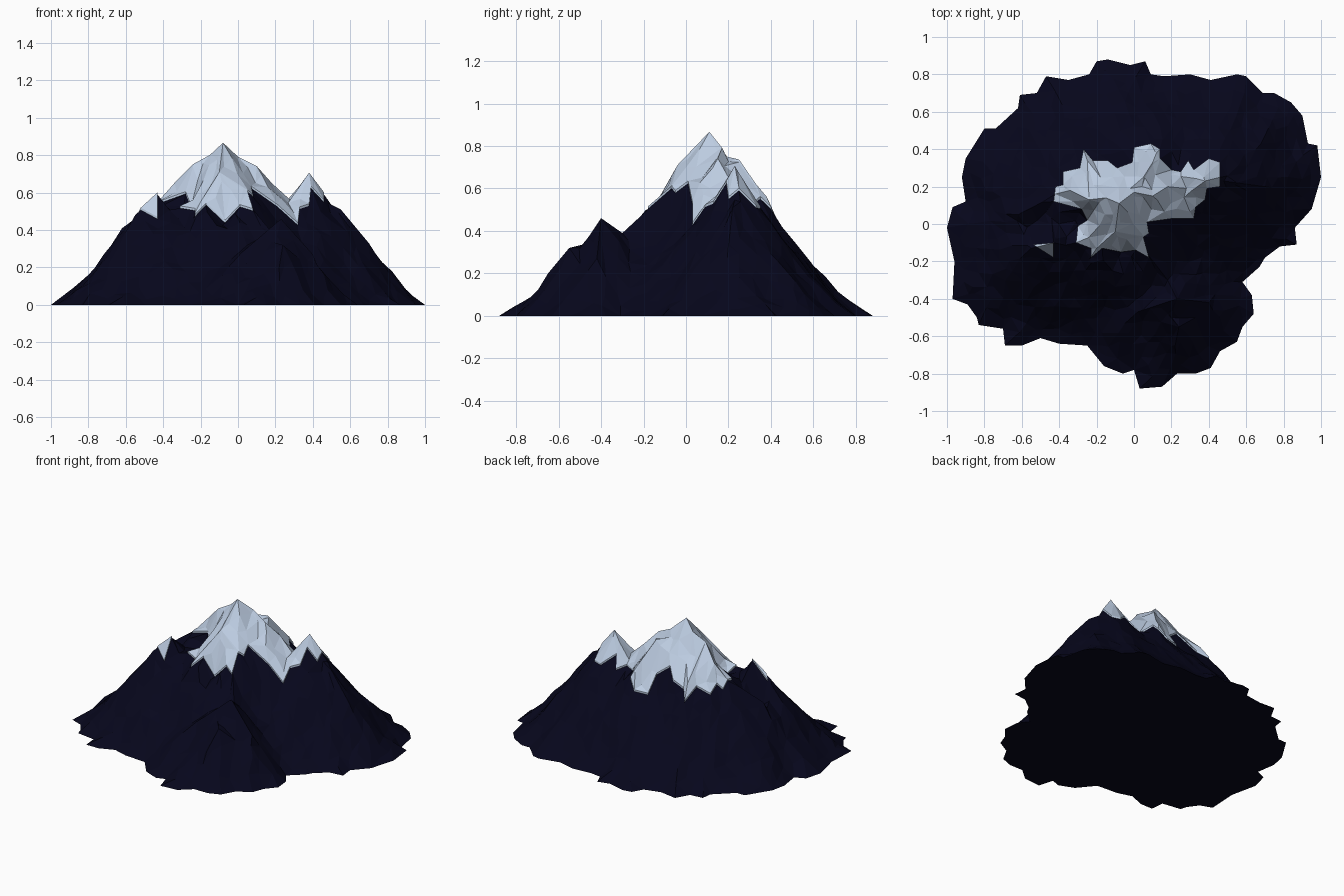
import bpy, bmesh, math, random
from mathutils import Vector, noise, geometry

if "Cube" in bpy.data.objects:
    bpy.data.objects.remove(bpy.data.objects["Cube"])

random.seed(4)

# Ragged foot of the mountain, counter-clockwise
FOOT = [(1, .25), (.98, .42), (.93, .43), (.9, .58), (.84, .65), (.75, .7), (.69, .7), (.6, .79),
        (.55, .8), (.41, .77), (.3, .8), (.16, .79), (.09, .8), (.06, .87), (-.02, .85), (-.14, .88),
        (-.2, .87), (-.24, .8), (-.35, .77), (-.47, .79), (-.52, .7), (-.61, .69), (-.62, .62),
        (-.74, .51), (-.8, .51), (-.9, .35), (-.92, .25), (-.9, .12), (-.97, .09), (-1, -.02),
        (-.96, -.2), (-.97, -.4), (-.89, -.43), (-.84, -.5), (-.83, -.54), (-.7, -.56), (-.69, -.65),
        (-.6, -.65), (-.5, -.61), (-.4, -.64), (-.25, -.65), (-.16, -.76), (-.06, -.8), (0, -.78),
        (.03, -.88), (.15, -.87), (.23, -.8), (.33, -.8), (.41, -.77), (.46, -.68), (.55, -.63),
        (.58, -.55), (.64, -.48), (.63, -.38), (.58, -.31), (.67, -.23), (.7, -.18), (.78, -.12),
        (.87, -.11), (.86, -.02), (.95, .08)]
# Jagged snow line, and a small patch on the left peak
SNOW = [(-.43, .12), (-.42, .2), (-.38, .21), (-.38, .28), (-.29, .3), (-.27, .4), (-.22, .34),
        (-.14, .34), (-.09, .3), (-.01, .33), (0, .41), (.09, .43), (.14, .4), (.14, .35), (.2, .29),
        (.25, .28), (.29, .34), (.32, .29), (.4, .35), (.46, .33), (.46, .2), (.39, .19), (.38, .13),
        (.33, .09), (.32, .03), (.21, .03), (.07, .01), (.08, -.05), (.05, -.07), (.08, -.18),
        (.01, -.14), (-.07, -.15), (-.17, -.13), (-.23, -.18), (-.23, -.13), (-.31, -.1),
        (-.3, -.01), (-.25, .02), (-.28, .08)]
PATCH = [(-.54, -.11), (-.43, -.1), (-.43, -.18)]
# Ridge lines through the peaks (x, y, height)
TOP = (-.08, .11, .855)
HORN = (.23, -.4, .46)
RIDGES = [
    [TOP, (-.15, .14, .79), (-.24, .13, .75), (-.34, .18, .65), (-.42, .16, .57), (-.62, .05, .41)],
    [TOP, (0, .17, .78), (.1, .15, .73), (.18, .2, .64), (.28, .19, .56), (.38, .23, .695),
     (.46, .25, .59), (.48, .23, .52), (.55, .22, .51), (.7, .2, .33)],
    [(-.42, .16, .57), (-.44, .03, .49), (-.43, -.1, .59), (-.55, -.13, .48)],
    [TOP, (-.02, .19, .73), (.05, .25, .725), (.1, .33, .61), (.12, .38, .55)],
    [(-.24, .13, .75), (-.25, .34, .54)],
    [TOP, (-.1, -.04, .7), (-.2, -.13, .54), (-.24, -.19, .46)],
    [(-.1, -.04, .7), (.07, -.07, .59), (.08, -.17, .51), (.18, -.3, .39), HORN, (.18, -.48, .33),
     (.24, -.55, .32), (.22, -.65, .2)],
    [HORN, (.4, -.42, .27)],
    [HORN, (.02, -.47, .28)],
]
# Gullies dug between the spurs (x, y, depth, radius)
GULLIES = [(-.07, -.16, .11, .06), (-.29, .03, .12, .07), (-.41, .22, .06, .06), (-.02, .38, .04, .07)]


def near(p, a, b):
    """Distance to segment ab and the fraction along it."""
    a, b = Vector(a[:2]), Vector(b[:2])
    k = max(0, min(1, (p - a).dot(b - a) / (b - a).length_squared))
    return (p - a.lerp(b, k)).length, k


def edge_dist(p, poly):
    return min(near(p, poly[i - 1], poly[i])[0] for i in range(len(poly)))


def inside(p, poly):
    hit = False
    for (x1, y1), (x2, y2) in zip(poly, poly[1:] + poly[:1]):
        if (y1 > p.y) != (y2 > p.y) and p.x < x1 + (p.y - y1) * (x2 - x1) / (y2 - y1):
            hit = not hit
    return hit


def height(p):
    """Slope down from the ridges to the foot, broken by rocky gullies."""
    out = edge_dist(p, FOOT)
    if out < .002:
        return 0.0
    best, share = 0, 0
    for line in RIDGES:
        for a, b in zip(line, line[1:]):
            d, k = near(p, a, b)
            t = out / (out + d)
            z = (a[2] + (b[2] - a[2]) * k) * t ** 1.2
            if z > best:
                best, share = z, t
    rough = noise.noise(Vector((p.x * 8, p.y * 8, 3))) * .17 * share * (1 - share)
    if best > .4:
        # Craggier rock near the summits
        rough += noise.noise(Vector((p.x * 17, p.y * 17, 8))) * .3 * min(1 - share, .15)
    for x, y, depth, radius in GULLIES:
        rough -= depth * math.exp(-((p.x - x) ** 2 + (p.y - y) ** 2) / radius ** 2)
    return max(.004, best + rough)


# Plan: foot, snow line and ridges as fixed edges, jittered points between
points, edges = [], []


def add_line(pts, closed):
    n = len(points)
    points.extend(Vector(p[:2]) for p in pts)
    edges.extend((n + i, n + i + 1) for i in range(len(pts) - 1))
    if closed:
        edges.append((n + len(pts) - 1, n))


for loop in (FOOT, SNOW, PATCH):
    add_line(loop, True)
for line in RIDGES:
    add_line(line, False)
STEP = .064
for i in range(-16, 17):
    for j in range(-15, 16):
        p = Vector((i + .5 * (j % 2) + random.uniform(-.3, .3), j + random.uniform(-.3, .3))) * STEP
        if (inside(p, FOOT) and edge_dist(p, FOOT) > .03 and edge_dist(p, SNOW) > .018
                and edge_dist(p, PATCH) > .02):
            points.append(p)
plan, _, tris, *_ = geometry.delaunay_2d_cdt(points, edges, [], 0, 1e-4)
surface = [Vector((p.x, p.y, height(p))) for p in plan]


def center(t):
    return sum((plan[i] for i in t), Vector((0, 0))) / 3


tris = [t for t in tris if inside(center(t), FOOT)]
is_snow = [inside(center(t), SNOW) or inside(center(t), PATCH) for t in tris]


def make(name, faces, color, lift=0.0):
    """Flat-shaded sheet from surface triangles; lift adds a rim under it."""
    bm = bmesh.new()
    verts = [bm.verts.new(v) for v in surface]
    for f in faces:
        bm.faces.new([verts[i] for i in f])
    bmesh.ops.delete(bm, geom=[v for v in bm.verts if not v.link_faces], context='VERTS')
    if lift:
        rim = [e for e in bm.edges if e.is_boundary]
        new = bmesh.ops.extrude_edge_only(bm, edges=rim)['geom']
        low = {v for v in new if isinstance(v, bmesh.types.BMVert)}
        for v in bm.verts:
            if v not in low:
                v.co.z += lift
    else:
        # Flat underside closing the foot
        ring = [min(bm.verts, key=lambda v: (v.co.xy - Vector(p)).length) for p in FOOT]
        base = bm.faces.new([bm.verts.new((v.co.x, v.co.y, 0)) for v in reversed(ring)])
        bmesh.ops.triangulate(bm, faces=[base])
    bmesh.ops.recalc_face_normals(bm, faces=[f for f in bm.faces if lift])
    mesh = bpy.data.meshes.new(name)
    bm.to_mesh(mesh)
    bm.free()
    mat = bpy.data.materials.new(name + "_color")
    mat.diffuse_color = (*color, 1)
    mat.use_nodes = True
    mat.node_tree.nodes["Principled BSDF"].inputs["Base Color"].default_value = mat.diffuse_color
    mesh.materials.append(mat)
    bpy.context.collection.objects.link(bpy.data.objects.new(name, mesh))


make("rock_slopes", [t for t, s in zip(tris, is_snow) if not s], (.002, .002, .0115))
make("snow_cap", [t for t, s in zip(tris, is_snow) if s], (.51, .61, .76), .012)
